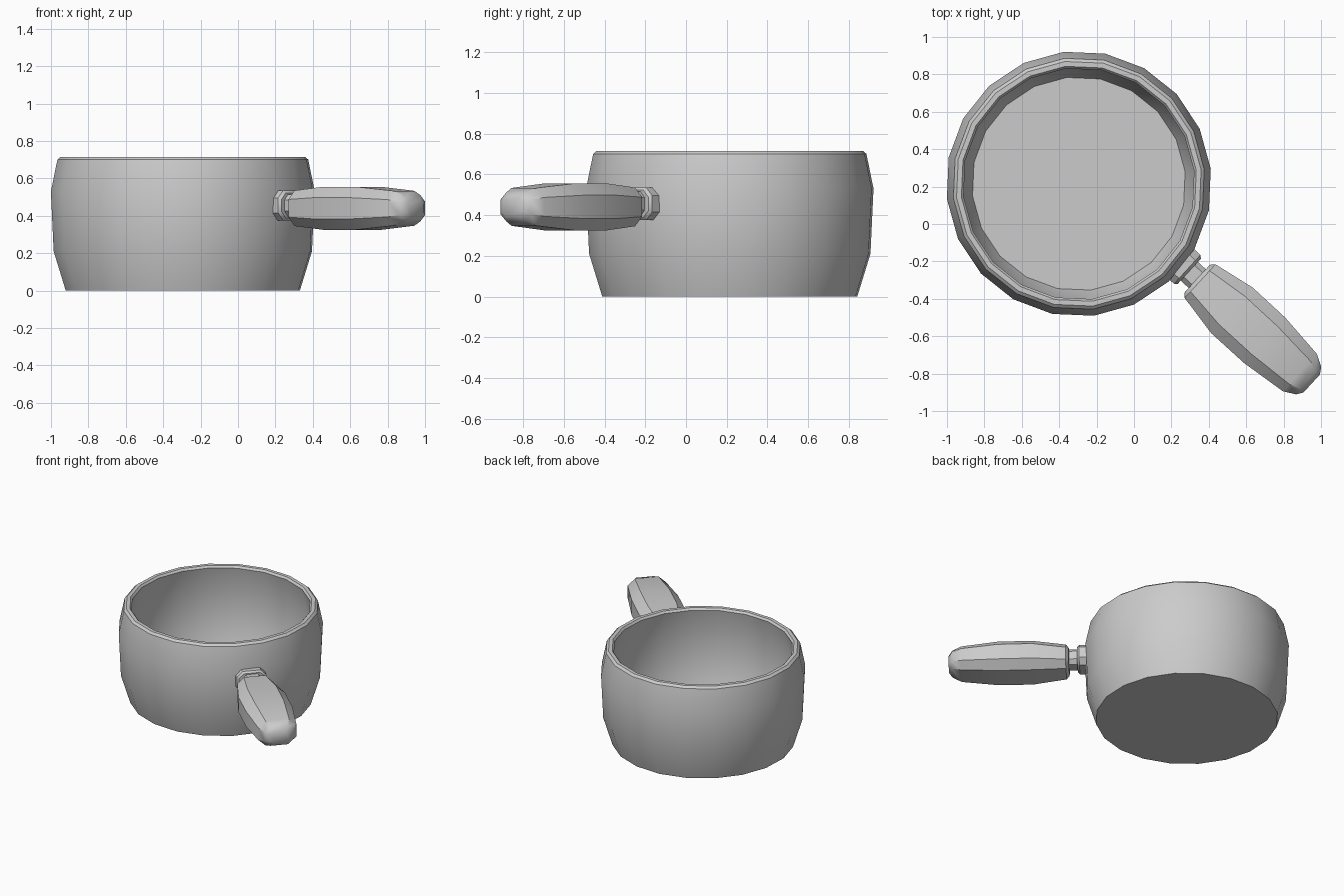
import bpy
import math
from mathutils import Matrix, Vector

if "Cube" in bpy.data.objects:
    bpy.data.objects.remove(bpy.data.objects["Cube"])


def loft(name, rings, matrix):
    """Skin equal-sized rings of points into a closed, capped mesh."""
    n = len(rings[0])
    verts = [p for ring in rings for p in ring]
    faces = [tuple(reversed(range(n)))]
    for k in range(len(rings) - 1):
        a, b = k * n, (k + 1) * n
        for i in range(n):
            j = (i + 1) % n
            faces.append((a + i, a + j, b + j, b + i))
    faces.append(tuple(range(len(verts) - n, len(verts))))
    mesh = bpy.data.meshes.new(name)
    mesh.from_pydata(verts, [], faces)
    obj = bpy.data.objects.new(name, mesh)
    bpy.context.collection.objects.link(obj)
    obj.matrix_world = matrix
    bpy.ops.object.select_all(action='DESELECT')
    obj.select_set(True)
    bpy.context.view_layer.objects.active = obj
    bpy.ops.object.shade_smooth_by_angle(angle=math.radians(35))
    return obj


def circle(r, z, sides=20, turn=6.5):
    return [(r * math.cos(math.radians(turn) + i * math.tau / sides),
             r * math.sin(math.radians(turn) + i * math.tau / sides), z)
            for i in range(sides)]


def octagon(s, w, h):
    """Chamfered rectangle at distance s along the handle."""
    a, b = w * 0.62, h * 0.5
    pts = [(w, b), (a, h), (-a, h), (-w, b), (-w, -b), (-a, -h), (a, -h), (w, -b)]
    return [(s, t, z) for t, z in pts]


# Pot bowl: outer wall, bevelled rim, inner wall and floor (radius, height)
bowl_profile = [(0.63, 0), (0.695, 0.21), (0.71, 0.53), (0.675, 0.70),
                (0.658, 0.715), (0.632, 0.715), (0.62, 0.70),
                (0.655, 0.53), (0.64, 0.22), (0.572, 0.05)]
loft("pot_bowl", [circle(r, z) for r, z in bowl_profile],
     Matrix.Translation((-0.295, 0.215, 0)))

# Handle parts share one frame pointing outward from the pot
frame = Matrix.Translation((0.62, -0.55, 0.44)) @ Matrix.Rotation(math.radians(-42.5), 4, 'Z')
raised = frame @ Matrix.Translation(Vector((0, 0, 0.015)))

# Mounting collar against the pot wall
loft("handle_collar", [octagon(*p) for p in
     [(-0.53, 0.108, 0.08), (-0.455, 0.104, 0.08), (-0.44, 0.092, 0.068)]], raised)

# Narrow neck
loft("handle_neck", [octagon(*p) for p in
     [(-0.47, 0.068, 0.06), (-0.36, 0.068, 0.06)]], raised)

# Swelling grip
loft("handle_grip", [octagon(*p) for p in
     [(-0.382, 0.10, 0.075), (-0.362, 0.122, 0.095), (-0.13, 0.165, 0.115),
      (0.106, 0.164, 0.115), (0.362, 0.135, 0.093), (0.425, 0.10, 0.07),
      (0.448, 0.065, 0.045)]], frame)
